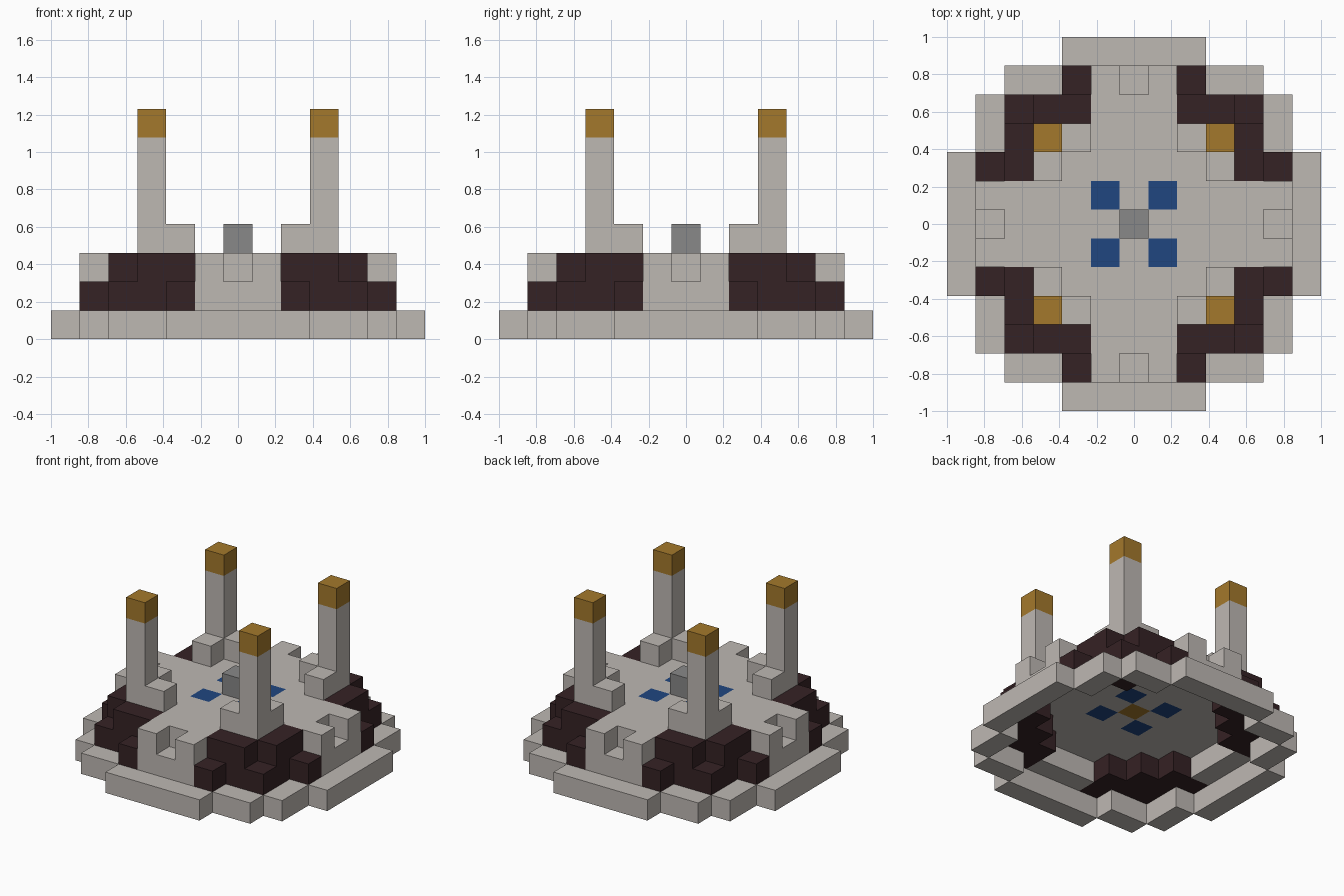
import bpy
import bmesh
from mathutils import Vector

cube = bpy.data.objects.get("Cube")
if cube:
    bpy.data.objects.remove(cube, do_unlink=True)

UNIT = 2 / 13  # edge of one block


def material(name, rgb):
    mat = bpy.data.materials.new(name)
    mat.use_nodes = True
    color = (*rgb, 1)
    mat.diffuse_color = color
    mat.node_tree.nodes["Principled BSDF"].inputs["Base Color"].default_value = color
    return mat


stone = material("pale_stone", (0.515, 0.48, 0.45))
brick = material("dark_brick", (0.036, 0.016, 0.018))
gold = material("gold", (0.37, 0.19, 0.025))
blue = material("blue", (0.014, 0.061, 0.216))
grey = material("grey", (0.246, 0.246, 0.246))

parts = {}   # part name -> (material, set of cells)
owner = {}   # cell -> part name; later parts replace earlier ones


def blocks(name, mat, xs, ys, zs):
    """Fill a run of blocks, repeated over all eight symmetric sectors."""
    cells = parts.setdefault(name, (mat, set()))[1]
    for a in range(xs[0], xs[1] + 1):
        for b in range(ys[0], ys[1] + 1):
            for x, y in ((a, b), (b, a)):
                for sx in (1, -1):
                    for sy in (1, -1):
                        for z in range(zs[0], zs[1] + 1):
                            cell = (x * sx, y * sy, z)
                            if cell in owner:
                                parts[owner[cell]][1].discard(cell)
                            owner[cell] = name
                            cells.add(cell)


# Open stepped ring at the ground
blocks("base_ring", stone, (0, 2), (6, 6), (0, 0))
blocks("base_ring", stone, (3, 4), (5, 5), (0, 0))

# Raised floor and the notched walls on its four sides
blocks("floor", stone, (0, 3), (0, 3), (2, 2))
blocks("floor", stone, (0, 1), (4, 4), (2, 2))
blocks("side_walls", stone, (0, 1), (5, 5), (1, 1))
blocks("side_walls", stone, (1, 1), (5, 5), (2, 2))

# Dark stepped corners
blocks("corner_steps", brick, (2, 2), (5, 5), (1, 1))
blocks("corner_steps", brick, (2, 3), (4, 4), (1, 2))
blocks("corner_steps", brick, (4, 4), (4, 4), (1, 1))
blocks("corner_steps", brick, (3, 3), (3, 3), (1, 1))

# Corner pillars with feet and gold caps
blocks("pillars", stone, (3, 3), (3, 3), (3, 6))
blocks("pillars", stone, (2, 2), (3, 3), (3, 3))
blocks("pillar_caps", gold, (3, 3), (3, 3), (7, 7))

# Centre pedestal and inlaid tiles
blocks("floor_tiles", blue, (1, 1), (1, 1), (2, 2))
blocks("centre_core", gold, (0, 0), (0, 0), (2, 2))
blocks("centre_block", grey, (0, 0), (0, 0), (3, 3))


def build(name, mat, cells):
    """Make one mesh of the exposed faces of a part."""
    bm = bmesh.new()
    for cell in sorted(cells):
        centre = Vector(cell) + Vector((0, 0, 0.5))
        for axis in range(3):
            for sign in (1, -1):
                n = Vector((0, 0, 0))
                n[axis] = sign
                if tuple(int(c + d) for c, d in zip(cell, n)) in owner:
                    continue
                u = Vector((0, 0, 0))
                u[(axis + 1) % 3] = 1
                v = n.cross(u)
                corners = ((-1, -1), (1, -1), (1, 1), (-1, 1))
                bm.faces.new([bm.verts.new((centre + (n + u * p + v * q) / 2) * UNIT)
                              for p, q in corners])
    bmesh.ops.remove_doubles(bm, verts=bm.verts, dist=UNIT / 100)
    mesh = bpy.data.meshes.new(name)
    bm.to_mesh(mesh)
    bm.free()
    mesh.materials.append(mat)
    bpy.context.collection.objects.link(bpy.data.objects.new(name, mesh))


for part, (mat, cells) in parts.items():
    build(part, mat, cells)
